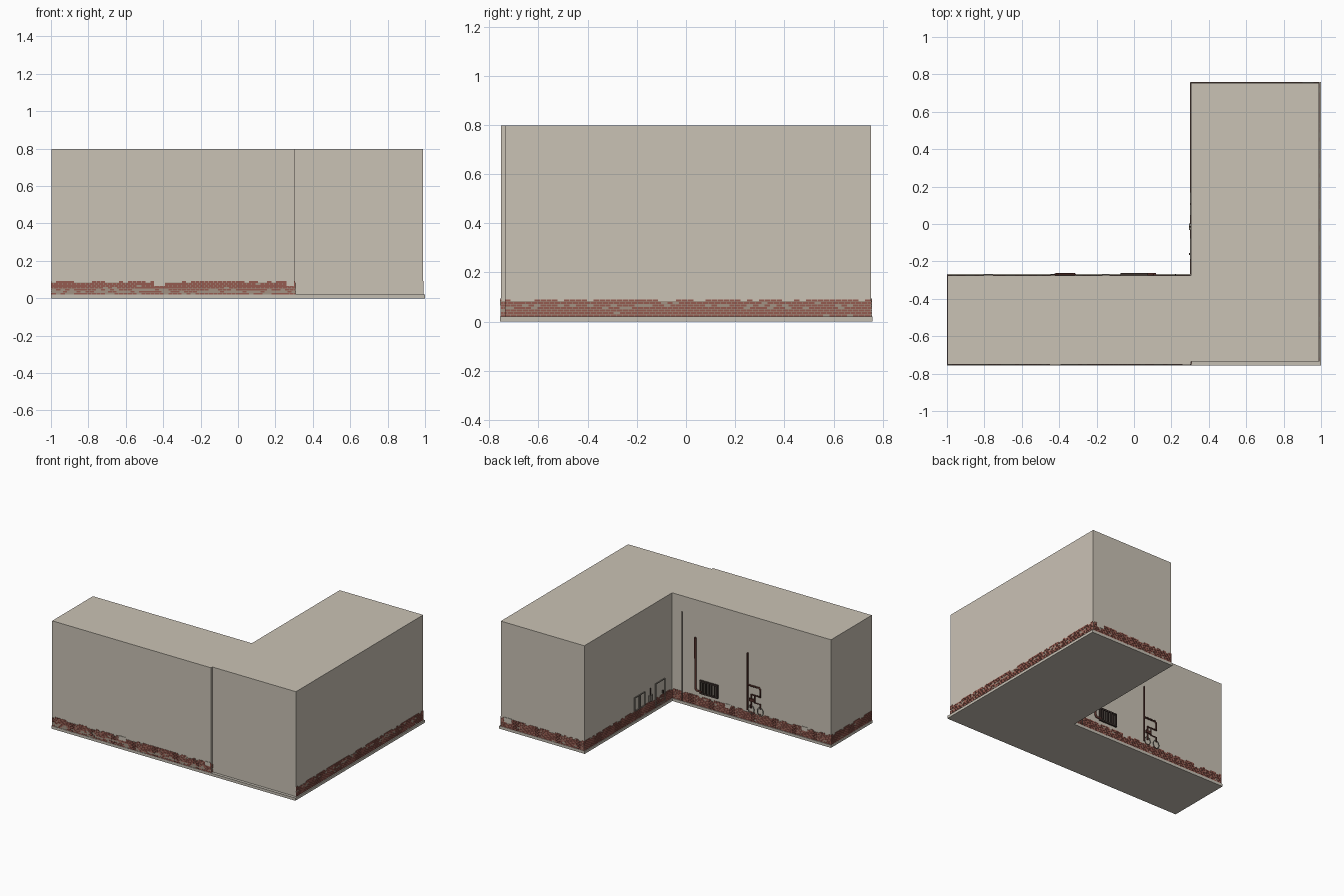
import bpy, bmesh, math, random
from mathutils import Vector

if "Cube" in bpy.data.objects:
    bpy.data.objects.remove(bpy.data.objects["Cube"])
random.seed(4)


def mat(name, rgb):
    m = bpy.data.materials.new(name)
    m.diffuse_color = (*rgb, 1)
    m.use_nodes = True
    m.node_tree.nodes["Principled BSDF"].inputs["Base Color"].default_value = m.diffuse_color
    return m


PLASTER = mat("plaster", (0.59, 0.54, 0.46))
BRICK = mat("brick_red", (0.30, 0.105, 0.08))
MORTAR = mat("mortar", (0.36, 0.29, 0.23))
STONE = mat("base_stone", (0.56, 0.52, 0.45))
RUST = mat("rusty_pipe", (0.085, 0.028, 0.022))
METAL = mat("dull_metal", (0.22, 0.20, 0.17))
DARK = mat("dark_grille", (0.05, 0.035, 0.03))


def finish(name, bm, m):
    bmesh.ops.recalc_face_normals(bm, faces=bm.faces)
    me = bpy.data.meshes.new(name)
    bm.to_mesh(me)
    bm.free()
    me.materials.append(m)
    ob = bpy.data.objects.new(name, me)
    bpy.context.collection.objects.link(ob)
    return ob


def prism(name, outline, z0, z1, m):
    bm = bmesh.new()
    f = bm.faces.new([bm.verts.new((x, y, z0)) for x, y in outline])
    top = bmesh.ops.extrude_face_region(bm, geom=[f])["geom"]
    for v in top:
        if isinstance(v, bmesh.types.BMVert):
            v.co.z = z1
    finish(name, bm, m)


def add_box(bm, lo, hi):
    vs = bmesh.ops.create_cube(bm, size=1)["verts"]
    for v in vs:
        v.co = Vector([(a + b) / 2 + c * abs(b - a) for a, b, c in zip(lo, hi, v.co)])


def boxes(name, items, m):
    bm = bmesh.new()
    for lo, hi in items:
        add_box(bm, lo, hi)
    finish(name, bm, m)


def pipe(name, pts, r, m, cyclic=False):
    cu = bpy.data.curves.new(name, "CURVE")
    cu.dimensions = "3D"
    cu.bevel_depth, cu.bevel_resolution, cu.use_fill_caps = r, 1, True
    s = cu.splines.new("POLY")
    s.points.add(len(pts) - 1)
    for p, c in zip(s.points, pts):
        p.co = (*c, 1)
    s.use_cyclic_u = cyclic
    cu.materials.append(m)
    bpy.context.collection.objects.link(bpy.data.objects.new(name, cu))


# Main L-shaped walls and the stone base under them
FX, BY, FY, RX, TY, LX, SY = 0.306, -0.275, -0.752, 0.99, 0.753, -0.996, -0.736
prism("building_walls", [(LX, FY), (FX, FY), (FX, SY), (RX, SY), (RX, TY), (FX, TY), (FX, BY), (LX, BY)],
      0.02, 0.797, PLASTER)
prism("stone_base", [(-1, -0.757), (1, -0.757), (1, 0.758), (0.299, 0.758), (0.299, -0.268), (-1, -0.268)],
      0, 0.02, STONE)


# Exposed brickwork with ragged top, one run per wall
def brick_run(name, a, b, n, worn):
    a, b, n = Vector(a), Vector(b), Vector(n)
    d = (b - a).normalized()
    length = (b - a).length

    def span(s, e, t):
        p, q = a + d * s - n * 0.002, a + d * e + n * t
        return [min(p.x, q.x), min(p.y, q.y)], [max(p.x, q.x), max(p.y, q.y)]
    lo, hi = span(0, length, 0.0015)
    boxes(name + "_mortar", [((*lo, 0.02), (*hi, 0.083))], MORTAR)
    bm = bmesh.new()
    rows, step = 7, 0.024
    for r in range(rows):
        s = -step / 2 if r % 2 else 0
        while s < length - 0.002:
            s0, s1 = max(s, 0), min(s + step - 0.002, length)
            skip = 0.35 if r == rows - 1 else worn.get(r, 0.02)
            if random.random() > skip and s1 - s0 > 0.002:
                lo, hi = span(s0, s1, 0.003)
                z = 0.02 + r * 0.0103
                add_box(bm, (*lo, z), (*hi, z + 0.0092))
            s += step
    finish(name + "_bricks", bm, BRICK)


brick_run("front", (LX, FY), (FX, FY), (0, -1), {0: 0.2, 1: 0.45, 2: 0.4})
brick_run("front_step", (FX, FY), (FX, SY), (1, 0), {})
brick_run("right", (RX, SY), (RX, TY), (1, 0), {3: 0.15, 4: 0.3})
brick_run("back", (FX, TY), (RX, TY), (0, 1), {})
brick_run("yard_side", (FX, BY), (FX, TY), (-1, 0), {})
brick_run("yard_rear", (LX, BY), (FX, BY), (0, 1), {})
brick_run("left", (LX, FY), (LX, BY), (-1, 0), {})

# Plaster patches left over the bricks
patches = []
for x, w in [(-0.42, 0.03), (0.28, 0.02)]:
    patches.append(((x - w, FY - 0.004, 0.066), (x + w, FY, 0.095)))
for x, w in [(-0.78, 0.025), (-0.15, 0.02)]:
    patches.append(((x - w, BY, 0.066), (x + w, BY + 0.004, 0.095)))
patches.append(((0.90, TY, 0.06), (0.96, TY + 0.004, 0.095)))
boxes("plaster_patches", patches, PLASTER)

# Pipes on the rear wall of the long wing
Y = BY + 0.006
pipe("thin_downpipe", [(0.222, Y - 0.002, 0.02), (0.222, Y - 0.002, 0.68)], 0.004, DARK)
pipe("vent_pipe", [(0.112, Y, 0.52), (0.112, Y, 0.145), (0.10, Y, 0.13), (0.06, Y, 0.13)], 0.008, RUST)
pipe("supply_pipe", [(-0.316, Y, 0.52), (-0.316, Y, 0.10)], 0.006, RUST)
pipe("branch_pipe", [(-0.316, Y, 0.285), (-0.41, Y, 0.285), (-0.42, Y, 0.275), (-0.42, Y, 0.22),
                     (-0.345, Y, 0.22), (-0.345, Y, 0.12)], 0.006, RUST)
pipe("lower_pipe", [(-0.375, Y, 0.22), (-0.375, Y, 0.165), (-0.42, Y, 0.165), (-0.42, Y, 0.13)], 0.005, RUST)
boxes("pipe_valve", [((-0.375, BY, 0.17), (-0.33, BY + 0.012, 0.19))], RUST)

# Round valve wheels
for i, x in enumerate((-0.345, -0.42)):
    ring = [(x + 0.024 * math.cos(k * math.pi / 6), Y, 0.11 + 0.03 * math.sin(k * math.pi / 6)) for k in range(12)]
    pipe(f"valve_wheel_{i}", ring, 0.003, METAL, True)

# Radiator grille: frame rails and vertical bars
bars = [((-0.072, BY, z), (0.075, BY + 0.012, z + 0.01)) for z in (0.115, 0.205)]
bars += [((x, BY, 0.115), (x + 0.009, BY + 0.012, 0.215)) for x in [-0.072 + 0.023 * i for i in range(7)]]
boxes("radiator_grille", bars, DARK)


# Fittings on the inner wall of the short wing
def frame(y0, y1, z0, z1, t=0.006, d=0.006):
    x0 = FX - d
    return [((x0, y0, z0), (FX, y0 + t, z1)), ((x0, y1 - t, z0), (FX, y1, z1)),
            ((x0, y0, z1 - t), (FX, y1, z1)), ((x0, y0, z0), (FX, y1, z0 + t))]


boxes("wall_hatch_frames", frame(0.045, 0.105, 0.085, 0.19) + frame(0.11, 0.17, 0.085, 0.19), METAL)
boxes("service_door_frame", frame(-0.19, -0.075, 0.03, 0.2), METAL)
boxes("service_door_handle", [((FX - 0.012, -0.165, 0.1), (FX, -0.155, 0.12))], DARK)
boxes("meter_box", [((FX - 0.012, -0.033, 0.095), (FX, 0.002, 0.14))], METAL)
pipe("meter_pipe", [(FX - 0.005, -0.015, 0.14), (FX - 0.005, -0.015, 0.19)], 0.005, DARK)
